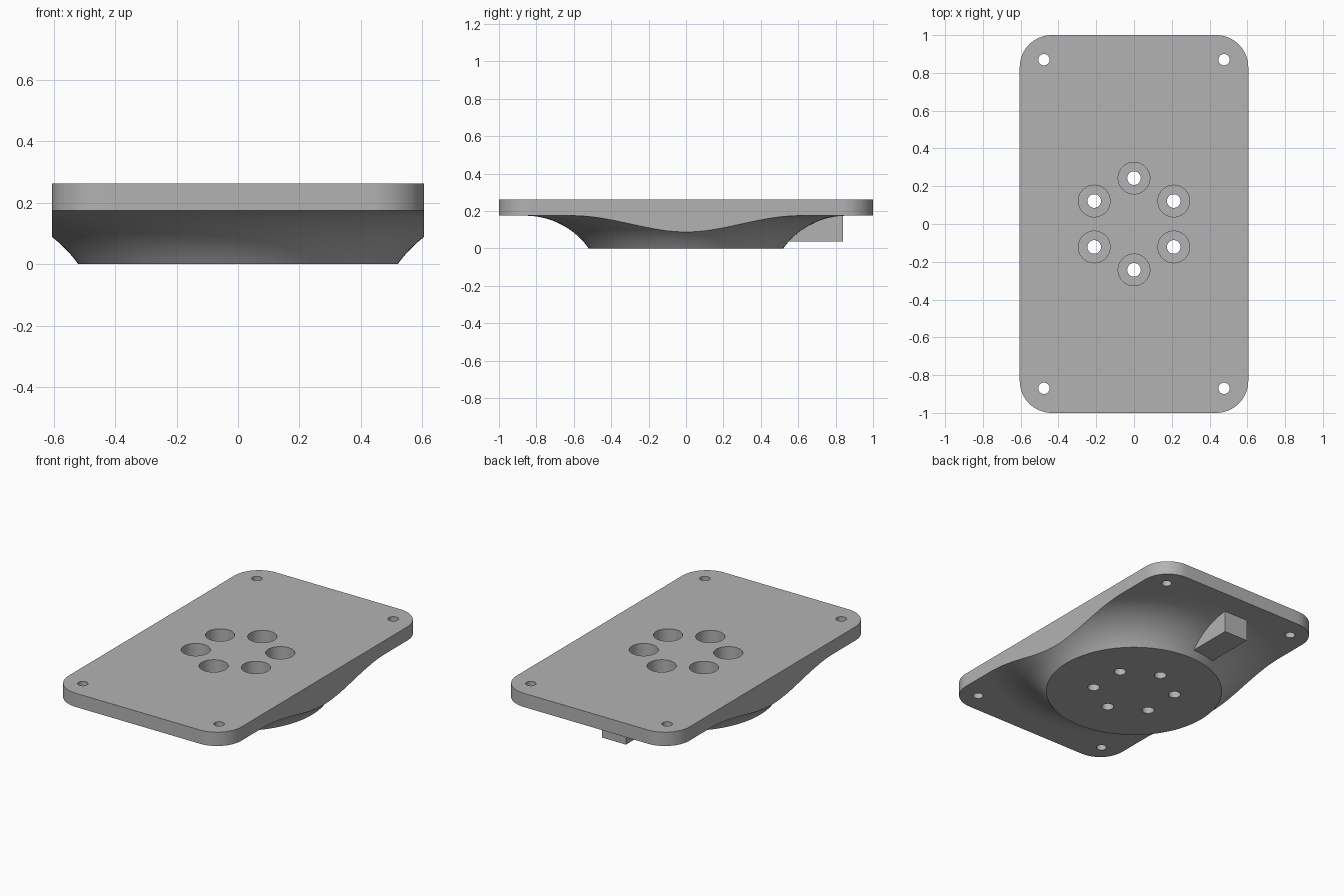
import bpy, bmesh, math
from mathutils import Matrix, Vector

if "Cube" in bpy.data.objects:
    bpy.data.objects.remove(bpy.data.objects["Cube"], do_unlink=True)

HALF_X, HALF_Y, TOP, UNDERSIDE = 0.605, 1.0, 0.262, 0.175
FOOT_R, FLARE_R = 0.52, 0.86

grey = bpy.data.materials.new("plain grey")
grey.use_nodes = True
grey.diffuse_color = (0.45, 0.45, 0.45, 1)
grey.node_tree.nodes["Principled BSDF"].inputs["Base Color"].default_value = (0.45, 0.45, 0.45, 1)


def add_object(name, bm):
    bmesh.ops.recalc_face_normals(bm, faces=bm.faces)
    mesh = bpy.data.meshes.new(name)
    bm.to_mesh(mesh)
    bm.free()
    mesh.materials.append(grey)
    obj = bpy.data.objects.new(name, mesh)
    bpy.context.collection.objects.link(obj)
    return obj


def prism(name, outline, z0, z1):
    bm = bmesh.new()
    face = bm.faces.new([bm.verts.new((x, y, z0)) for x, y in outline])
    side = bmesh.ops.extrude_face_region(bm, geom=[face])["geom"]
    verts = [v for v in side if isinstance(v, bmesh.types.BMVert)]
    bmesh.ops.translate(bm, verts=verts, vec=(0, 0, z1 - z0))
    return add_object(name, bm)


def arc(cx, cy, r, start, sweep, n):
    return [(cx + r * math.cos(start + sweep * i / n),
             cy + r * math.sin(start + sweep * i / n)) for i in range(n + 1)]


def cylinder(name, x, y, r, z0, z1):
    return prism(name, arc(x, y, r, 0, math.tau, 40)[:-1], z0, z1)


def combine(target, tool, operation):
    tool.hide_render = True
    mod = target.modifiers.new(operation, 'BOOLEAN')
    mod.operation, mod.object, mod.solver = operation, tool, 'EXACT'
    bpy.context.view_layer.objects.active = target
    bpy.ops.object.modifier_apply(modifier=mod.name)
    bpy.data.objects.remove(tool, do_unlink=True)


# Turned body: round foot flaring in a concave arc into the plate underside
drop = UNDERSIDE
reach = FLARE_R - FOOT_R
radius = (reach ** 2 + drop ** 2) / (2 * drop)
sweep = math.asin(reach / radius)
flare = arc(FLARE_R, UNDERSIDE - radius, radius, math.pi / 2 + sweep, -sweep, 20)
profile = [(0, 0)] + flare + [(1.5, UNDERSIDE), (1.5, TOP), (0, TOP)]
bm = bmesh.new()
verts = [bm.verts.new((r, 0, z)) for r, z in profile]
edges = [bm.edges.new(pair) for pair in zip(verts, verts[1:])]
bmesh.ops.spin(bm, geom=verts + edges, cent=(0, 0, 0), axis=(0, 0, 1),
               angle=math.tau, steps=128)
bmesh.ops.remove_doubles(bm, verts=bm.verts, dist=1e-5)
body = add_object("mounting_plate", bm)

# Trim to the rounded rectangle
corner = 0.17
outline = []
for i, (sx, sy) in enumerate([(1, 1), (-1, 1), (-1, -1), (1, -1)]):
    outline += arc(sx * (HALF_X - corner), sy * (HALF_Y - corner), corner,
                   i * math.pi / 2, math.pi / 2, 16)
combine(body, prism("outline_trim", outline, -0.2, 0.5), 'INTERSECT')

# Locating block under the back end
block = prism("locating_block", [(-0.168, 0.45), (0, 0.45), (0, 0.84), (-0.168, 0.84)], 0.037, 0.22)
combine(body, block, 'UNION')

# Corner screw holes
for sx in (-1, 1):
    for sy in (-1, 1):
        combine(body, cylinder("corner_hole", sx * 0.477, sy * 0.87, 0.03, -0.2, 0.5), 'DIFFERENCE')

# Ring of six counterbored bolt holes
for i in range(6):
    a = math.pi / 6 + i * math.pi / 3
    x, y = 0.243 * math.cos(a), 0.243 * math.sin(a)
    combine(body, cylinder("bolt_hole", x, y, 0.036, -0.2, 0.5), 'DIFFERENCE')
    combine(body, cylinder("counterbore", x, y, 0.084, 0.07, 0.5), 'DIFFERENCE')

# Smooth curves, crisp edges
bpy.ops.object.select_all(action='DESELECT')
body.select_set(True)
bpy.context.view_layer.objects.active = body
bpy.ops.object.shade_smooth_by_angle(angle=math.radians(30))
